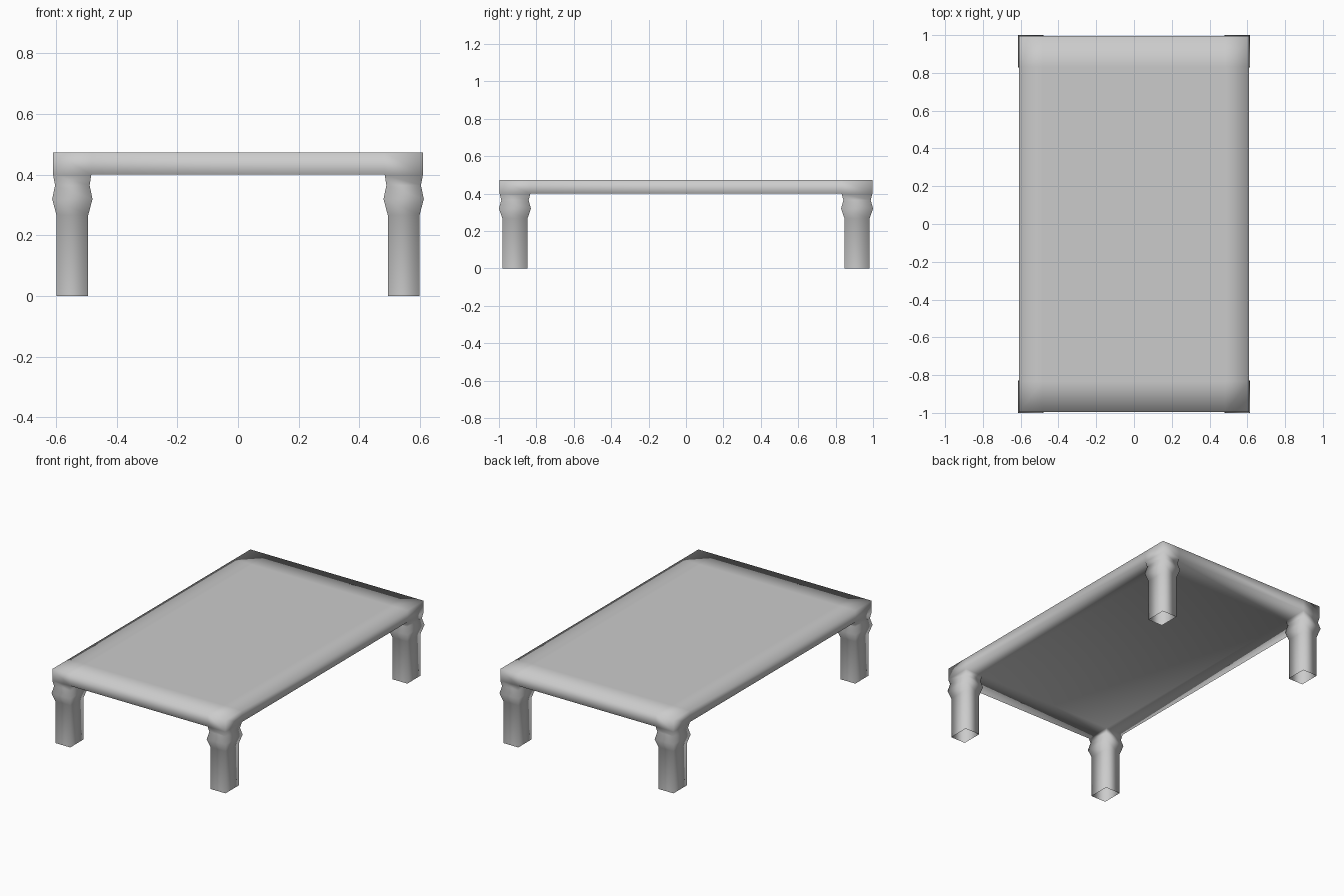
import bpy
import bmesh
from mathutils import Vector

if "Cube" in bpy.data.objects:
    bpy.data.objects.remove(bpy.data.objects["Cube"])

TOP, UNDER = 0.474, 0.4
HX, HY = 0.61, 0.996        # half size of the slab
IX, IY = 0.484, 0.832       # inner edges of the leg squares
CX, CY = 0.5465, 0.9145     # leg centres

# leg rings going down: height, half width x, half width y
RINGS = [(0.365, 0.057, 0.073), (0.32, 0.0665, 0.0855),
         (0.267, 0.0525, 0.067), (0.0, 0.0525, 0.067)]

# Table slab, cut into a 3 x 3 grid
bm = bmesh.new()
bmesh.ops.create_cube(bm, size=1)
for v in bm.verts:
    v.co = Vector((v.co.x * 2 * HX, v.co.y * 2 * HY, TOP if v.co.z > 0 else UNDER))
for axis, d in (((1, 0, 0), IX), ((0, 1, 0), IY)):
    for s in (-1, 1):
        bmesh.ops.bisect_plane(bm, geom=bm.verts[:] + bm.edges[:] + bm.faces[:],
                               plane_co=Vector(axis) * d * s, plane_no=axis)
bm.normal_update()

# Legs, extruded from the four corner squares with a bulge, open at the foot
corners = [f for f in bm.faces if f.normal.z < -0.9
           and abs(f.calc_center_median().x) > IX
           and abs(f.calc_center_median().y) > IY]
for face in corners:
    c = face.calc_center_median()
    lx, ly = (CX if c.x > 0 else -CX), (CY if c.y > 0 else -CY)
    for z, wx, wy in RINGS:
        mid = face.calc_center_median()
        face = bmesh.ops.extrude_discrete_faces(bm, faces=[face])["faces"][0]
        for v in face.verts:
            v.co = (lx + (wx if v.co.x > mid.x else -wx),
                    ly + (wy if v.co.y > mid.y else -wy), z)
    bmesh.ops.delete(bm, geom=[face], context='FACES_ONLY')

bm.normal_update()
for f in bm.faces:
    f.smooth = True

mesh = bpy.data.meshes.new("low_table")
bm.to_mesh(mesh)
bm.free()
bpy.context.collection.objects.link(bpy.data.objects.new("low_table", mesh))
